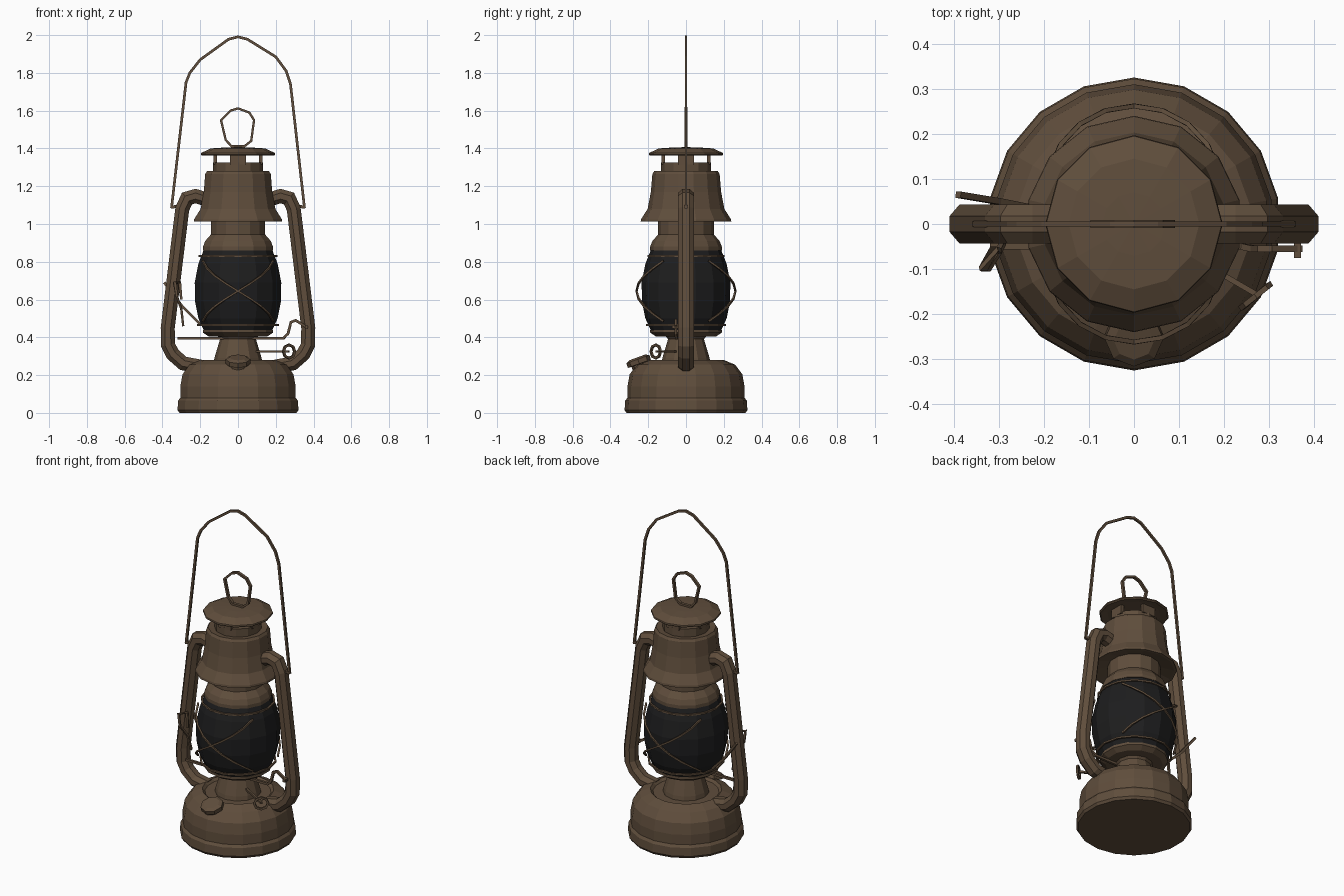
import bpy, bmesh, math
from mathutils import Vector, Matrix

if "Cube" in bpy.data.objects:
    bpy.data.objects.remove(bpy.data.objects["Cube"])


def material(name, rgb):
    m = bpy.data.materials.new(name)
    m.diffuse_color = (*rgb, 1)
    m.use_nodes = True
    m.node_tree.nodes["Principled BSDF"].inputs["Base Color"].default_value = m.diffuse_color
    return m


METAL = material("aged_brown_metal", (0.115, 0.075, 0.045))
GLASS = material("sooty_black_glass", (0.0125, 0.0125, 0.013))


def finish(bm, name, mat):
    bmesh.ops.recalc_face_normals(bm, faces=bm.faces)
    mesh = bpy.data.meshes.new(name)
    bm.to_mesh(mesh)
    bm.free()
    mesh.materials.append(mat)
    ob = bpy.data.objects.new(name, mesh)
    bpy.context.collection.objects.link(ob)
    return ob


def lathe(name, profile, sides, mat=METAL, matrix=None):
    """Turn (radius, z) points about z; radius 0 makes a pole."""
    bm = bmesh.new()
    rings = []
    for r, z in profile:
        if r == 0:
            rings.append([bm.verts.new((0, 0, z))] * sides)
        else:
            rings.append([bm.verts.new((r * math.sin(2 * math.pi * i / sides),
                                        r * math.cos(2 * math.pi * i / sides), z))
                          for i in range(sides)])
    for a, b in zip(rings, rings[1:]):
        for i in range(sides):
            j = (i + 1) % sides
            bm.faces.new(list(dict.fromkeys((a[i], a[j], b[j], b[i]))))
    if matrix:
        bm.transform(matrix)
    return finish(bm, name, mat)


def sweep(name, path, half_u, half_v=None, ref=(0, 1, 0), sides=4, mat=METAL, closed=False):
    """Sweep a polygon along a path; half_u is measured along ref."""
    half_v = half_v or half_u
    pts = [Vector(p) for p in path]
    n = len(pts)
    bm = bmesh.new()
    rings = []
    for k, p in enumerate(pts):
        before = pts[k - 1] if k or closed else p
        after = pts[(k + 1) % n] if k < n - 1 or closed else p
        d1, d2 = (p - before).normalized(), (after - p).normalized()
        t = (d1 + d2).normalized()
        u = Vector(ref)
        u = (u - t * u.dot(t)).normalized()
        v = t.cross(u)
        miter = 1 / max(0.7, t.dot(d2 if d2.length else d1))
        ring = []
        for i in range(sides):
            a = 2 * math.pi * (i + 0.5) / sides
            s = 1 / math.cos(math.pi / sides)
            ring.append(bm.verts.new(p + u * half_u * s * math.cos(a)
                                     + v * half_v * s * miter * math.sin(a)))
        rings.append(ring)
    for k in range(n if closed else n - 1):
        a, b = rings[k], rings[(k + 1) % n]
        for i in range(sides):
            j = (i + 1) % sides
            bm.faces.new((a[i], a[j], b[j], b[i]))
    if not closed:
        bm.faces.new(rings[0])
        bm.faces.new(rings[-1])
    return finish(bm, name, mat)


def box(name, centre, size, mat=METAL):
    bm = bmesh.new()
    bmesh.ops.create_cube(bm, size=1, matrix=Matrix.Translation(centre) @ Matrix.Diagonal((*size, 1)))
    return finish(bm, name, mat)


# Fuel tank with stepped rim
lathe("fuel_tank", [(0, 0), (0.315, 0), (0.325, 0.015), (0.322, 0.065), (0.31, 0.08),
                    (0.31, 0.14), (0.298, 0.205), (0.26, 0.255), (0.2, 0.28),
                    (0.185, 0.265), (0, 0.265)], 18)

# Filler cap tilted forwards on the tank shoulder
lathe("filler_cap", [(0, -0.05), (0.045, -0.05), (0.045, -0.012), (0.065, -0.01),
                     (0.065, 0.015), (0.045, 0.025), (0, 0.025)], 8,
      matrix=Matrix.Translation((0, -0.25, 0.27)) @ Matrix.Rotation(math.radians(20), 4, 'X'))

# Burner cone and the plate that carries the globe
lathe("burner", [(0, 0.26), (0.13, 0.26), (0.125, 0.29), (0.095, 0.39), (0.11, 0.41), (0, 0.41)], 12)
lathe("globe_plate", [(0, 0.4), (0.16, 0.405), (0.19, 0.425), (0.19, 0.44), (0, 0.44)], 14)

# Glass globe
lathe("glass_globe", [(0, 0.435), (0.185, 0.435), (0.215, 0.5), (0.233, 0.59), (0.235, 0.69),
                      (0.215, 0.79), (0.185, 0.865), (0, 0.865)], 14, GLASS)

# Collar above the globe
lathe("globe_collar", [(0, 0.855), (0.19, 0.86), (0.19, 0.88), (0.178, 0.91), (0.147, 0.945),
                       (0.147, 1.04), (0, 1.04)], 14)

# Hood with flared skirt
lathe("hood", [(0.14, 1.035), (0.225, 1.012), (0.24, 1.012), (0.238, 1.025), (0.203, 1.08), (0.186, 1.17),
               (0.178, 1.265), (0.168, 1.28), (0.13, 1.275), (0, 1.275)], 14)

# Vented crown: neck, four posts and the cap
lathe("crown_neck", [(0.115, 1.27), (0.132, 1.275), (0.132, 1.325), (0.115, 1.325), (0, 1.315)], 12)
for i in range(4):
    a = i * math.pi / 2
    size = (0.02, 0.085, 0.06) if i % 2 == 0 else (0.085, 0.02, 0.06)
    box("crown_post", (0.12 * math.cos(a), 0.12 * math.sin(a), 1.345), size)
lathe("crown_cap", [(0, 1.366), (0.15, 1.368), (0.19, 1.362), (0.197, 1.368), (0.195, 1.376),
                    (0.145, 1.4), (0.07, 1.405), (0, 1.407)], 12)

# Lifting loop on the cap
sweep("cap_loop", [(-0.035, 0, 1.412), (-0.065, 0, 1.445), (-0.09, 0, 1.55), (-0.04, 0, 1.6),
                   (0, 0, 1.612), (0.06, 0, 1.59), (0.085, 0, 1.55), (0.07, 0, 1.44),
                   (0.035, 0, 1.412)], 0.009, 0.006, closed=True)

# Side air tubes, with a pivot ear for the bail on each
for s, side in ((-1, "left"), (1, "right")):
    sweep(side + "_air_tube", [(s * x, 0, z) for x, z in
          ((0.15, 1.125), (0.225, 1.148), (0.27, 1.135), (0.295, 1.08), (0.372, 0.45),
           (0.371, 0.36), (0.345, 0.31), (0.29, 0.262), (0.2, 0.245))], 0.043, 0.037, sides=8)
    sweep(side + "_bail_pivot", [(s * 0.29, 0, 1.095), (s * 0.355, 0, 1.09)], 0.008)

# Carrying bail
sweep("bail", [(-0.352, 0, 1.085), (-0.275, 0, 1.75), (-0.255, 0, 1.8), (-0.2, 0, 1.87),
               (-0.05, 0, 1.978), (0, 0, 1.991), (0.05, 0, 1.978), (0.2, 0, 1.885),
               (0.255, 0, 1.81), (0.278, 0, 1.74), (0.352, 0, 1.085)], 0.006, 0.007)

# Crossed guard wires bowing over the front and back of the globe
for f, face in ((-1, "front"), (1, "back")):
    for s in (-1, 1):
        path = []
        for i in range(9):
            k = i / 4 - 1
            a = k * 1.0
            r = 0.262 - 0.04 * k * k
            path.append((s * r * math.sin(a), f * r * math.cos(a), 0.645 + 0.16 * k))
        sweep(face + "_guard_wire", path, 0.005, ref=(0, 0, 1))
for z, r in ((0.465, 0.212), (0.83, 0.205)):
    sweep("guard_ring", [(r * math.cos(i * math.pi / 7), r * math.sin(i * math.pi / 7), z)
                         for i in range(14)], 0.005, ref=(0, 0, 1), closed=True)

# Globe lifting lever: bar, crank and T-shaped thumb piece
sweep("lift_lever", [(-0.32, -0.05, 0.395), (0.24, -0.05, 0.395), (0.265, -0.055, 0.42),
                     (0.28, -0.055, 0.48), (0.305, -0.055, 0.49), (0.37, -0.055, 0.45)], 0.007)
sweep("lever_thumb_piece", [(0.363, -0.075, 0.455), (0.363, -0.04, 0.455)], 0.008, ref=(0, 0, 1))

# Guard catch on the left: looped wire and a straight tail
sweep("catch_wire", [(-0.29, -0.04, 0.46), (-0.3, -0.06, 0.55), (-0.325, -0.1, 0.62),
                     (-0.335, -0.1, 0.69), (-0.31, -0.055, 0.69), (-0.3, -0.06, 0.6)], 0.006)
sweep("catch_tail", [(-0.2, 0.03, 0.47), (-0.3, 0.05, 0.57), (-0.39, 0.065, 0.69)], 0.007)

# Wick adjuster: spindle and wire ring
sweep("wick_spindle", [(0.08, -0.045, 0.325), (0.27, -0.155, 0.325)], 0.006, ref=(0, 0, 1))
axis = Vector((0.5, -0.866, 0))
sweep("wick_ring", [(0.27 + 0.03 * math.cos(i * math.pi / 4), -0.16 + 0.025 * math.cos(i * math.pi / 4),
                     0.325 + 0.035 * math.sin(i * math.pi / 4)) for i in range(8)],
      0.006, ref=axis, closed=True)
